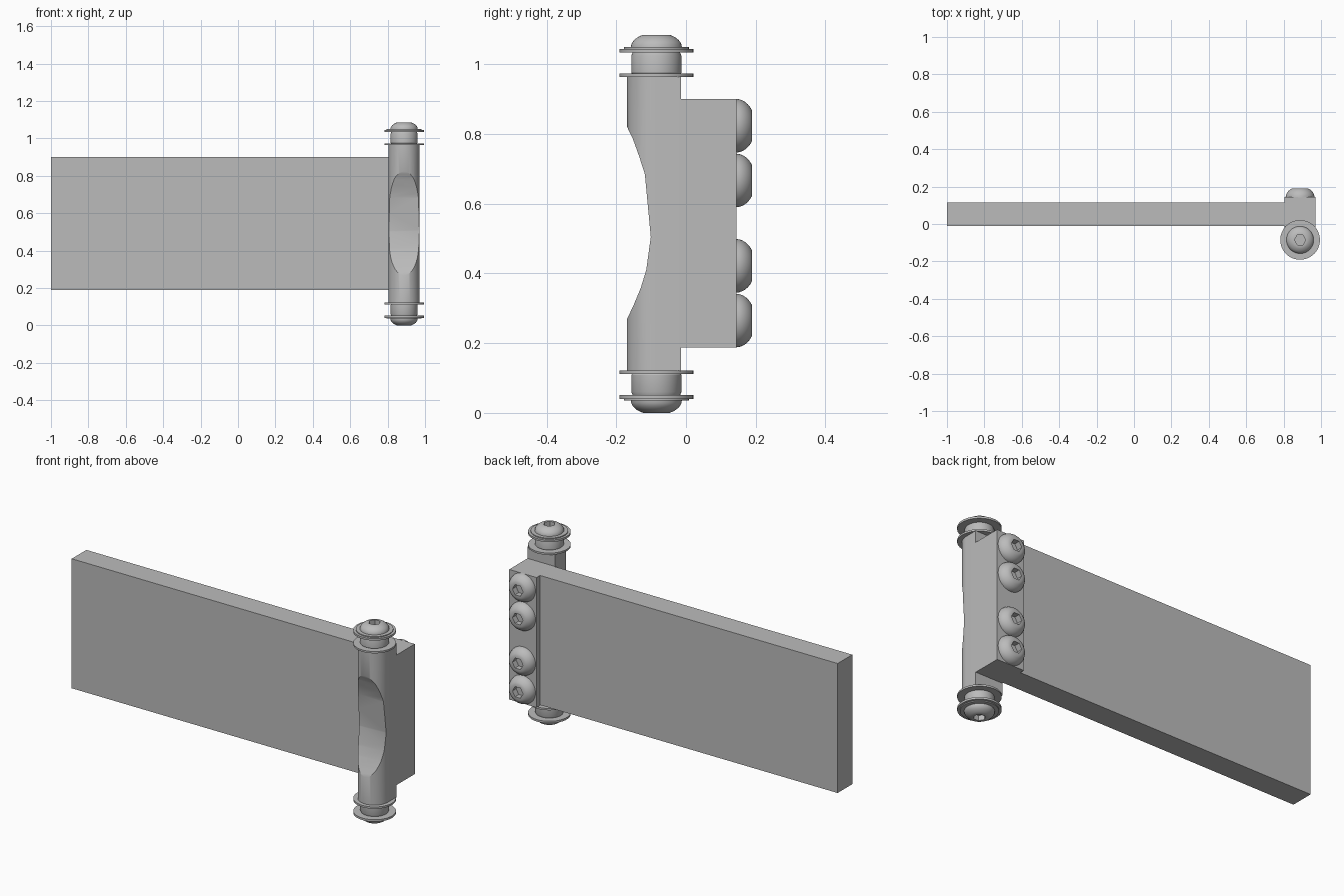
import bpy, bmesh, math
from mathutils import Matrix

cube = bpy.data.objects.get("Cube")
if cube:
    bpy.data.objects.remove(cube, do_unlink=True)

GREY = (0.5, 0.5, 0.5, 1.0)
mat = bpy.data.materials.new("plain grey")
mat.use_nodes = True
mat.diffuse_color = GREY
mat.node_tree.nodes["Principled BSDF"].inputs["Base Color"].default_value = GREY

SEGS = 48
PIN_X, PIN_Y, MID_Z = 0.888, -0.085, 0.5425
HALF_W = 0.083


def shade(bm):
    """Smooth faces, with sharp edges kept."""
    bmesh.ops.recalc_face_normals(bm, faces=bm.faces[:])
    for f in bm.faces:
        f.smooth = True
    for e in bm.edges:
        e.smooth = e.calc_face_angle(math.pi) < math.radians(30)


def finish(bm, name, matrix=None):
    if matrix:
        bm.transform(matrix)
    shade(bm)
    mesh = bpy.data.meshes.new(name)
    bm.to_mesh(mesh)
    bm.free()
    mesh.materials.append(mat)
    ob = bpy.data.objects.new(name, mesh)
    bpy.context.collection.objects.link(ob)
    return ob


def box(name, x0, x1, y0, y1, z0, z1):
    bm = bmesh.new()
    bmesh.ops.create_cube(bm, size=1)
    m = Matrix.Translation(((x0 + x1) / 2, (y0 + y1) / 2, (z0 + z1) / 2))
    return finish(bm, name, m @ Matrix.Diagonal((x1 - x0, y1 - y0, z1 - z0, 1)))


def prism(name, points, direction):
    """Extrude a closed outline of 3D points."""
    bm = bmesh.new()
    face = bm.faces.new([bm.verts.new(p) for p in points])
    ext = bmesh.ops.extrude_face_region(bm, geom=[face], use_keep_orig=True)
    moved = [g for g in ext["geom"] if isinstance(g, bmesh.types.BMVert)]
    bmesh.ops.translate(bm, verts=moved, vec=direction)
    return finish(bm, name)


def lathe(name, profile, matrix, socket=()):
    """Turn (radius, height) rings about z; socket rings are hexagonal."""
    bm = bmesh.new()
    rings = []
    step = math.pi / 3
    for i, (r, h) in enumerate(list(profile) + list(socket)):
        ring = []
        for k in range(SEGS):
            a = 2 * math.pi * k / SEGS
            rr = r
            if i >= len(profile):
                rr = r * math.cos(step / 2) / math.cos(a % step - step / 2)
            ring.append(bm.verts.new((rr * math.cos(a), rr * math.sin(a), h)))
        rings.append(ring)
    for a, b in zip(rings, rings[1:]):
        for k in range(SEGS):
            n = (k + 1) % SEGS
            bm.faces.new((a[k], a[n], b[n], b[k]))
    bm.faces.new(rings[0][::-1])
    bm.faces.new(rings[-1])
    return finish(bm, name, matrix)


def dome(r_base, r_top, height, start, steps=6):
    """Rounded flank of a button head."""
    out = []
    for i in range(steps + 1):
        t = i / steps * math.pi / 3
        f = (1 - math.cos(t)) / (1 - math.cos(math.pi / 3))
        g = math.sin(t) / math.sin(math.pi / 3)
        out.append((r_base + (r_top - r_base) * f, start + height * g))
    return out


# Flat leaf and mounting block
box("hinge_leaf", -1, PIN_X - HALF_W, -0.012, 0.115, 0.19, 0.90)
box("mounting_block", PIN_X - HALF_W, PIN_X + HALF_W, -0.016, 0.145, 0.187, 0.90)

# Barrel: round front, flat back
outline = [(PIN_X + HALF_W, -0.014, 0.12)]
for k in range(33):
    a = -math.pi * k / 32
    outline.append((PIN_X + HALF_W * math.cos(a), PIN_Y + 0.085 * math.sin(a), 0.12))
outline.append((PIN_X - HALF_W, -0.014, 0.12))
barrel = prism("barrel", outline, (0, 0, 0.845))

# Scooped front of the barrel
scoop = [(-0.3, 0.825), (-0.171, 0.825), (-0.152, 0.785), (-0.135, 0.738),
         (-0.118, 0.685), (-0.101, 0.505), (-0.114, 0.41), (-0.130, 0.358),
         (-0.150, 0.31), (-0.171, 0.265), (-0.3, 0.265)]
cutter = prism("scoop_cutter", [(0.7, y, z) for y, z in scoop], (0.4, 0, 0))
cutter.hide_render = True
mod = barrel.modifiers.new("scoop", 'BOOLEAN')
mod.operation = 'DIFFERENCE'
mod.solver = 'EXACT'
mod.object = cutter
bpy.context.view_layer.update()
cut = bpy.data.meshes.new_from_object(
    barrel.evaluated_get(bpy.context.evaluated_depsgraph_get()))
barrel.modifiers.clear()
bm = bmesh.new()
bm.from_mesh(cut)
shade(bm)
bm.to_mesh(barrel.data)
bm.free()
bpy.data.objects.remove(cutter, do_unlink=True)

# Pin hardware on both ends, heights measured from the middle
for label, turn in (("top", 0), ("bottom", math.pi)):
    m = Matrix.Translation((PIN_X, PIN_Y, MID_Z)) @ Matrix.Rotation(turn, 4, 'X')
    lathe(label + "_collar", [(0.106, 0.421), (0.106, 0.431)], m)
    lathe(label + "_bushing",
          [(0.068, 0.428), (0.072, 0.434), (0.072, 0.482), (0.068, 0.492)], m)
    lathe(label + "_washer", [(0.106, 0.491), (0.106, 0.502)], m)
    lathe(label + "_pin_head",
          [(0.093, 0.50), (0.093, 0.507)] + dome(0.073, 0.038, 0.0355, 0.507), m,
          [(0.030, 0.5425), (0.030, 0.515)])

# Button head screws on the back of the block
for i, z in enumerate((0.265, 0.422, 0.667, 0.824)):
    m = Matrix.Translation((PIN_X, 0.143, z)) @ Matrix.Rotation(-math.pi / 2, 4, 'X')
    lathe("back_screw_%d" % (i + 1), dome(0.077, 0.043, 0.047, 0), m,
          [(0.032, 0.047), (0.032, 0.015)])
